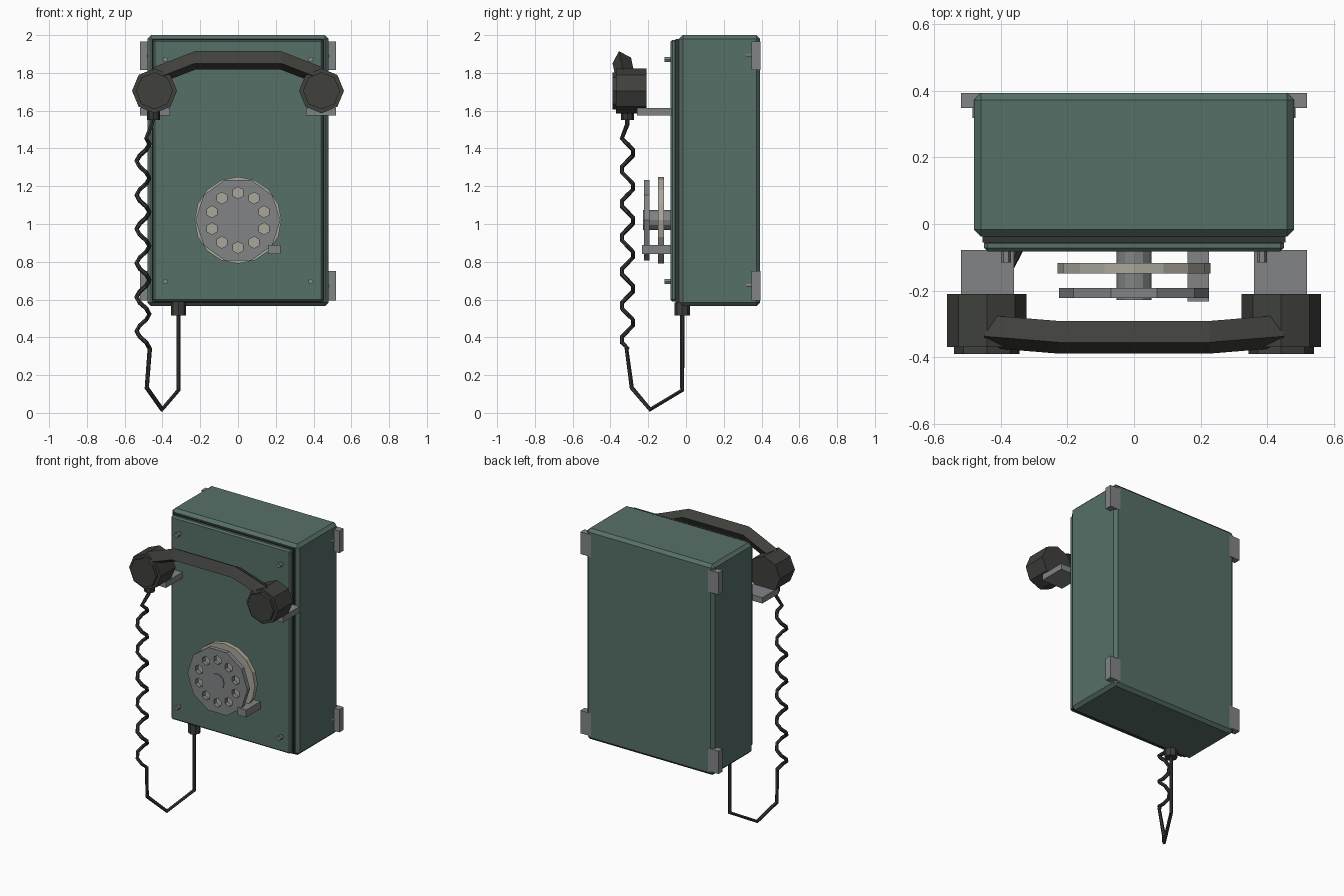
import bpy, bmesh, math
from mathutils import Matrix, Vector

if "Cube" in bpy.data.objects:
    bpy.data.objects.remove(bpy.data.objects["Cube"])


def material(name, rgb):
    m = bpy.data.materials.new(name)
    m.diffuse_color = (*rgb, 1)
    m.use_nodes = True
    m.node_tree.nodes["Principled BSDF"].inputs["Base Color"].default_value = m.diffuse_color
    return m


GREEN = material("green_enamel", (0.095, 0.16, 0.14))
STEEL = material("grey_steel", (0.22, 0.23, 0.235))
DARK = material("dark_bakelite", (0.05, 0.052, 0.045))
CORD = material("black_rubber", (0.035, 0.036, 0.034))
CREAM = material("cream_plate", (0.40, 0.39, 0.33))


def finish(bm, name, mat):
    bmesh.ops.recalc_face_normals(bm, faces=bm.faces)
    me = bpy.data.meshes.new(name)
    bm.to_mesh(me)
    bm.free()
    me.materials.append(mat)
    ob = bpy.data.objects.new(name, me)
    bpy.context.collection.objects.link(ob)
    return ob


def box(name, lo, hi, mat, bevel=0):
    lo, hi = Vector(lo), Vector(hi)
    bm = bmesh.new()
    bmesh.ops.create_cube(bm, size=1, matrix=Matrix.Translation((lo + hi) / 2)
                          @ Matrix.Diagonal((*(hi - lo), 1)))
    if bevel:
        bmesh.ops.bevel(bm, geom=bm.edges[:], offset=bevel, segments=1, affect='EDGES')
    return finish(bm, name, mat)


def ring(x, z, r, n, start=0.0):
    return [(x + r * math.cos(start + 2 * math.pi * i / n),
             z + r * math.sin(start + 2 * math.pi * i / n)) for i in range(n)]


def loft(name, sections, mat):
    """Skin a list of equal-length point loops and cap both ends."""
    bm = bmesh.new()
    loops = [[bm.verts.new(p) for p in s] for s in sections]
    n = len(loops[0])
    for a, b in zip(loops, loops[1:]):
        for i in range(n):
            bm.faces.new((a[i], a[(i + 1) % n], b[(i + 1) % n], b[i]))
    bm.faces.new(loops[0])
    bm.faces.new(loops[-1])
    return finish(bm, name, mat)


def turned_y(name, x, z, steps, n, mat):
    """Turned part along y; steps are (y, radius)."""
    return loft(name, [[(px, y, pz) for px, pz in ring(x, z, r, n)] for y, r in steps], mat)


def turned_z(name, x, y, steps, n, mat):
    """Turned part along z; steps are (z, radius)."""
    return loft(name, [[(px, py, z) for px, py in ring(x, y, r, n)] for z, r in steps], mat)


def curve_mesh(name, splines, mat, **settings):
    cu = bpy.data.curves.new(name, 'CURVE')
    for key, value in settings.items():
        setattr(cu, key, value)
    for pts, cyclic in splines:
        sp = cu.splines.new('POLY')
        sp.points.add(len(pts) - 1)
        for p, co in zip(sp.points, pts):
            p.co = (*co, 1)
        sp.use_cyclic_u = cyclic
    cu.materials.append(mat)
    ob = bpy.data.objects.new(name, cu)
    bpy.context.collection.objects.link(ob)
    bpy.ops.object.select_all(action='DESELECT')
    ob.select_set(True)
    bpy.context.view_layer.objects.active = ob
    bpy.ops.object.convert(target='MESH')
    ob = bpy.context.object
    for f in ob.data.polygons:
        f.use_smooth = False
    return ob


# Housing, gasket and front panel
box("housing", (-0.48, -0.037, 0.565), (0.48, 0.393, 2.0), GREEN, 0.02)
box("gasket", (-0.455, -0.055, 0.585), (0.455, -0.03, 1.98), CORD)
box("front_panel", (-0.45, -0.082, 0.59), (0.45, -0.048, 1.975), GREEN, 0.01)

for s, side in ((-1, "left"), (1, "right")):
    xs = lambda a, b: sorted((s * a, s * b))
    # Wall tabs with bolts, panel screws
    for level, z0, z1, zs in (("lower", 0.595, 0.75, 0.695), ("upper", 1.815, 1.965, 1.87)):
        a, b = xs(0.44, 0.52)
        box(f"wall_tab_{level}_{side}", (a, 0.348, z0), (b, 0.394, z1), STEEL)
        turned_y(f"tab_bolt_{level}_{side}", s * 0.47, (z0 + z1) / 2,
                 [(0.318, 0.015), (0.35, 0.015)], 6, STEEL)
        turned_y(f"panel_screw_{level}_{side}", s * 0.385, zs,
                 [(-0.115, 0.015), (-0.075, 0.015)], 6, STEEL)
    # Cradle hook and handset cup
    a, b = xs(0.36, 0.52)
    box(f"cradle_hook_{side}", (a, -0.26, 1.575), (b, -0.078, 1.615), STEEL)
    turned_y(f"handset_cup_{side}", s * 0.442, 1.705,
             [(-0.21, 0.119), (-0.37, 0.119), (-0.37, 0.098), (-0.39, 0.098)], 8, DARK)

# Handset handle: tilted square section along a bent path
section = ((-0.015, 0.049), (0.049, 0.015), (0.015, -0.049), (-0.049, -0.015))
path = ((-0.45, -0.322, 1.78), (-0.227, -0.34, 1.866), (0.227, -0.34, 1.866), (0.45, -0.322, 1.78))
loft("handset_handle", [[(x, y + dy, z + dz) for dy, dz in section] for x, y, z in path], DARK)

# Dial: hub, number plate, finger wheel with ten holes, finger stop
turned_y("dial_hub", 0, 1.02, [(-0.228, 0.053), (-0.078, 0.053)], 12, STEEL)
turned_y("number_plate", 0, 1.02, [(-0.148, 0.23), (-0.117, 0.23)], 16, CREAM)
flat = [([(x, z, 0) for x, z in ring(0, 0, 0.225, 10)], True)]
for hx, hz in ring(0, 0, 0.145, 10, math.pi / 2):
    flat.append(([(x, z, 0) for x, z in ring(hx, hz, 0.031, 6, math.pi / 6)], True))
wheel = curve_mesh("finger_wheel", flat, STEEL, dimensions='2D', fill_mode='BOTH', extrude=0.015)
wheel.data.transform(Matrix.Translation((0, -0.207, 1.02)) @ Matrix.Rotation(math.pi / 2, 4, 'X'))
box("finger_stop", (0.16, -0.233, 0.84), (0.225, -0.078, 0.89), STEEL)

# Cord: ferrule, coil, hanging loop, gland under the housing
turned_z("cord_ferrule", -0.448, -0.31, [(1.55, 0.034), (1.63, 0.034)], 8, CORD)
cord = [(-0.45, -0.31, 1.57), (-0.455, -0.31, 1.53)]
for i in range(38):
    t = 2 * math.pi * (i - 1) / 6
    cord.append((-0.503 + 0.034 * math.cos(t), -0.31 + 0.034 * math.sin(t), 1.453 - 0.03 * i))
cord += [(-0.467, -0.315, 0.34), (-0.483, -0.287, 0.133), (-0.402, -0.19, 0.018),
         (-0.315, -0.02, 0.12), (-0.315, -0.02, 0.56)]
curve_mesh("handset_cord", [(cord, False)], CORD, dimensions='3D', bevel_depth=0.012,
           bevel_resolution=1, use_fill_caps=True)
turned_z("cord_gland", -0.315, -0.02, [(0.515, 0.04), (0.585, 0.04)], 8, DARK)
